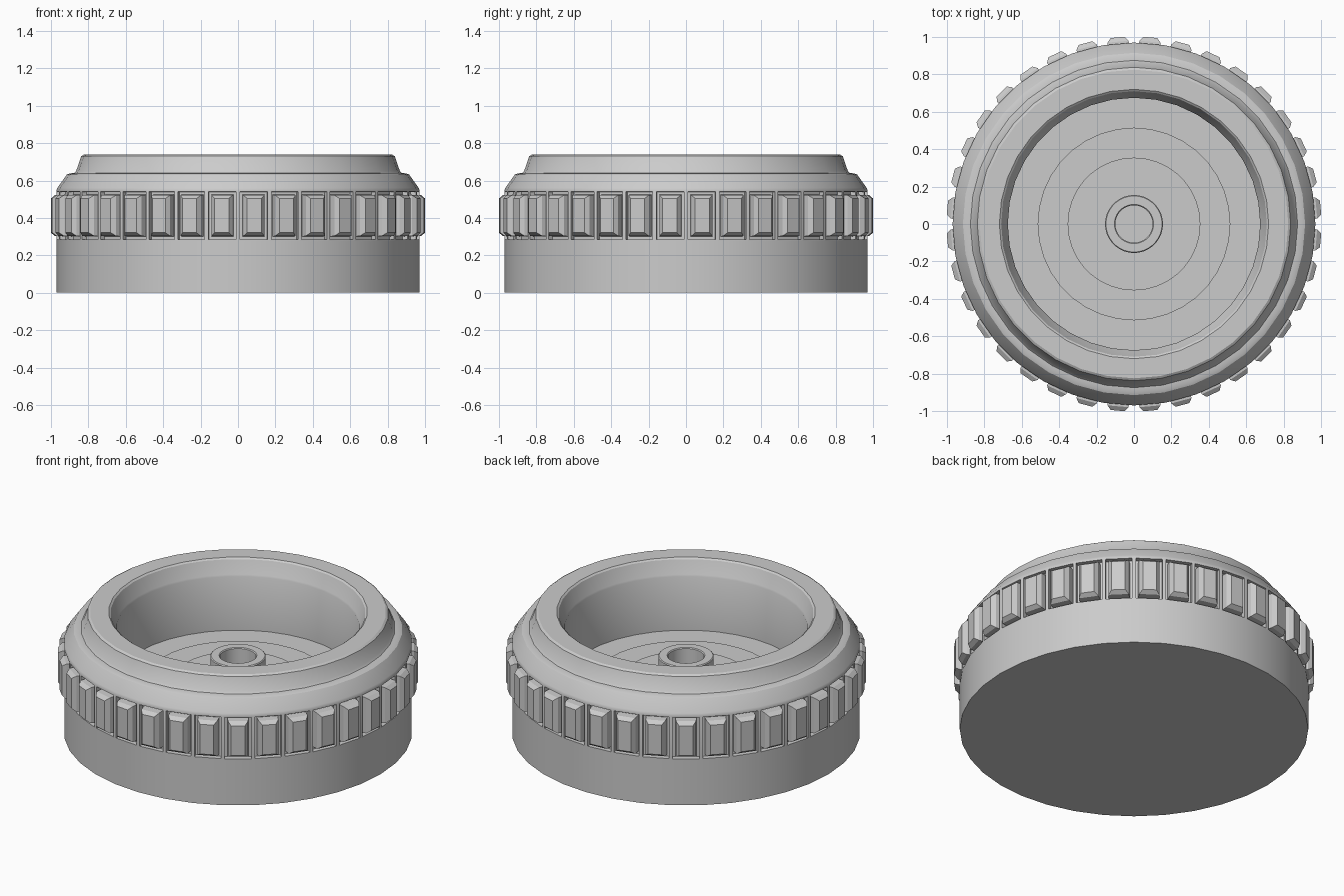
import bpy, bmesh
from math import sin, cos, tau, radians

SIDES = 36

old = bpy.data.objects.get("Cube")
if old:
    bpy.data.objects.remove(old, do_unlink=True)

grey = bpy.data.materials.new("mid grey")
grey.use_nodes = True
colour = (0.6, 0.6, 0.6, 1)
grey.diffuse_color = colour
grey.node_tree.nodes["Principled BSDF"].inputs["Base Color"].default_value = colour


def lathe(bm, profile):
    """Turn (radius, height) points around z and cap any open end."""
    rings = [[bm.verts.new((r * cos(tau * i / SIDES), r * sin(tau * i / SIDES), z))
              for i in range(SIDES)] for r, z in profile]
    for a, b in zip(rings, rings[1:]):
        for i in range(SIDES):
            j = (i + 1) % SIDES
            bm.faces.new((a[i], a[j], b[j], b[i]))
    bm.faces.new(rings[0][::-1])
    bm.faces.new(rings[-1])
    bm.normal_update()


def finish(bm, name):
    mesh = bpy.data.meshes.new(name)
    bm.to_mesh(mesh)
    bm.free()
    mesh.materials.append(grey)
    obj = bpy.data.objects.new(name, mesh)
    bpy.context.collection.objects.link(obj)
    bpy.ops.object.select_all(action='DESELECT')
    obj.select_set(True)
    bpy.context.view_layer.objects.active = obj
    bpy.ops.object.shade_smooth_by_angle(angle=radians(30))


# Ring body: outer wall, stepped shoulder, rim, bowl and stepped floor
bm = bmesh.new()
lathe(bm, [(0.97, 0), (0.97, 0.275), (0.97, 0.55), (0.965, 0.562),
           (0.915, 0.632), (0.9, 0.638), (0.875, 0.64), (0.865, 0.652),
           (0.838, 0.73), (0.825, 0.738), (0.72, 0.738), (0.71, 0.73),
           (0.68, 0.65), (0.675, 0.64), (0.675, 0.31),
           (0.515, 0.31), (0.515, 0.32), (0.355, 0.32), (0.355, 0.33)])

# Grip: a sunken panel in each band face, with a chamfered rib rising from it
band = [f for f in bm.faces if abs(f.calc_center_median().z - 0.4125) < 0.01
        and f.calc_center_median().length > 0.9]
for thickness, depth in ((0.01, 0), (0.0005, -0.03), (0.015, 0),
                         (0.003, 0.042), (0.018, 0.023)):
    bmesh.ops.inset_individual(bm, faces=band, thickness=thickness,
                               depth=depth, use_even_offset=True)
finish(bm, "ring_body")

# Hollow centre post
bm = bmesh.new()
lathe(bm, [(0.155, 0.32), (0.155, 0.465), (0.15, 0.47), (0.105, 0.47),
           (0.1, 0.465), (0.1, 0.34)])
finish(bm, "centre_post")
